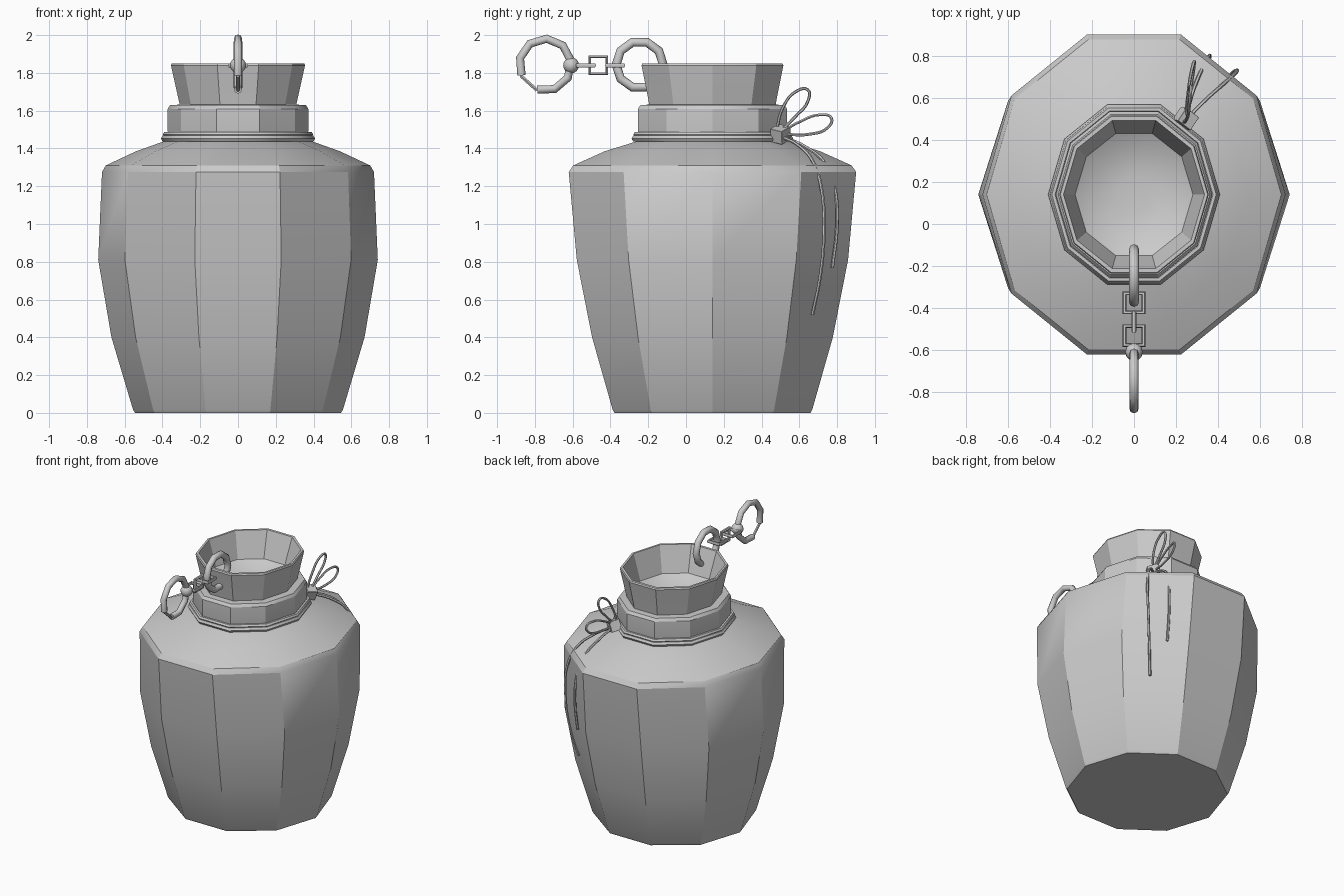
import bpy, bmesh
from math import sin, cos, pi, radians

if "Cube" in bpy.data.objects:
    bpy.data.objects.remove(bpy.data.objects["Cube"])

CY = 0.14      # jar axis in y
SIDES = 10


def finish(ob, angle):
    bpy.ops.object.select_all(action='DESELECT')
    bpy.context.view_layer.objects.active = ob
    ob.select_set(True)
    bpy.ops.object.shade_smooth_by_angle(angle=radians(angle))


def loft(name, rings, cap_start=False, cap_end=False, angle=30):
    """Ten-sided oval loft from (rx, ry, z) rings around the jar axis."""
    bm = bmesh.new()
    loops = [[bm.verts.new((rx * cos(2 * pi * i / SIDES), CY + ry * sin(2 * pi * i / SIDES), z))
              for i in range(SIDES)] for rx, ry, z in rings]
    for a, b in zip(loops, loops[1:]):
        for i in range(SIDES):
            j = (i + 1) % SIDES
            bm.faces.new((a[i], a[j], b[j], b[i]))
    if cap_start:
        bm.faces.new(loops[0][::-1])
    if cap_end:
        bm.faces.new(loops[-1])
    me = bpy.data.meshes.new(name)
    bm.to_mesh(me)
    bm.free()
    ob = bpy.data.objects.new(name, me)
    bpy.context.collection.objects.link(ob)
    finish(ob, angle)
    return ob


def tube(name, pts, r, closed=False, smooth=False, res=1, angle=50):
    """Round tube along points, straight or smoothly curved."""
    cu = bpy.data.curves.new(name, 'CURVE')
    cu.dimensions = '3D'
    cu.bevel_depth = r
    cu.bevel_resolution = res
    cu.use_fill_caps = True
    cu.resolution_u = 5
    if smooth:
        sp = cu.splines.new('BEZIER')
        sp.bezier_points.add(len(pts) - 1)
        for bp, p in zip(sp.bezier_points, pts):
            bp.co = p
            bp.handle_left_type = bp.handle_right_type = 'AUTO'
    else:
        sp = cu.splines.new('POLY')
        sp.points.add(len(pts) - 1)
        for q, p in zip(sp.points, pts):
            q.co = (*p, 1)
    sp.use_cyclic_u = closed
    ob = bpy.data.objects.new(name, cu)
    bpy.context.collection.objects.link(ob)
    bpy.ops.object.select_all(action='DESELECT')
    bpy.context.view_layer.objects.active = ob
    ob.select_set(True)
    bpy.ops.object.convert(target='MESH')
    ob = bpy.context.view_layer.objects.active
    finish(ob, angle)
    return ob


def ring_pts(cy, cz, r, a0, a1, n):
    """Points on an arc in the x = 0 plane."""
    return [(0, cy + r * cos(radians(a0 + (a1 - a0) * i / n)),
             cz + r * sin(radians(a0 + (a1 - a0) * i / n))) for i in range(n + 1)]


# Jar body and shoulder
loft("jar_body", [(.545, .545, 0), (.555, .555, .015), (.67, .67, .4), (.74, .755, .81),
                  (.72, .80, 1.275), (.70, .775, 1.31), (.54, .60, 1.385),
                  (.40, .43, 1.435), (.36, .40, 1.445)], cap_start=True)

# Collar, flared mouth and bowl-shaped inside
loft("neck_collar", [(.365, .405, 1.43), (.372, .415, 1.49), (.372, .415, 1.61),
                     (.36, .40, 1.63), (.305, .35, 1.632)])
loft("flared_mouth", [(.305, .35, 1.62), (.315, .357, 1.66), (.355, .395, 1.84), (.35, .39, 1.85),
                      (.335, .37, 1.85), (.28, .305, 1.66), (.20, .22, 1.615),
                      (.08, .09, 1.60)], cap_end=True)

# Two cords tied around the neck
for name, rx, ry, z, r in (("lower_cord", .39, .432, 1.452, .018),
                           ("upper_cord", .383, .425, 1.474, .015)):
    tube(name, [(rx * cos(2 * pi * i / SIDES), CY + ry * sin(2 * pi * i / SIDES), z)
                for i in range(SIDES)], r, closed=True)

# Knot and bow loops
bpy.ops.mesh.primitive_cube_add(size=1, location=(.245, .50, 1.475), rotation=(.35, .2, radians(56)))
knot = bpy.context.object
knot.name = "bow_knot"
knot.scale = (.075, .08, .075)
bev = knot.modifiers.new("Bevel", 'BEVEL')
bev.width = .018
tube("bow_loop_upper", [(.235, .48, 1.50), (.255, .51, 1.61), (.265, .58, 1.70), (.27, .645, 1.71),
                        (.265, .645, 1.65), (.255, .58, 1.57), (.25, .50, 1.49)], .008, smooth=True)
tube("bow_loop_side", [(.245, .51, 1.49), (.255, .60, 1.54), (.27, .71, 1.578), (.285, .77, 1.56),
                       (.285, .75, 1.51), (.27, .65, 1.475), (.25, .52, 1.475)], .008, smooth=True)

# Hanging cord ends
tube("cord_end_long", [(.26, .51, 1.46), (.34, .59, 1.42), (.43, .67, 1.335), (.48, .715, 1.2),
                       (.485, .73, .95), (.46, .71, .72), (.42, .67, .52)], .009, smooth=True)
tube("cord_end_short", [(.25, .52, 1.46), (.28, .63, 1.41), (.32, .73, 1.33), (.35, .785, 1.2),
                        (.36, .80, 1.0), (.355, .775, .77)], .009, smooth=True)

# Ring through the mouth
tube("rim_ring", ring_pts(-.245, 1.843, .125, 0, 324, 9), .024, closed=True, res=2)

# Three square links, alternately flat and upright
for name, cy, flat in (("link_inner", -.375, True), ("link_middle", -.465, False),
                       ("link_outer", -.53, True)):
    h = .045
    corners = [(-h, -h), (h, -h), (h, h), (-h, h)]
    tube(name, [(a, cy + b, 1.84) if flat else (0, cy + b, 1.84 + a) for a, b in corners],
         .012, closed=True)

# Swivel bead
bpy.ops.mesh.primitive_uv_sphere_add(segments=12, ring_count=8, radius=.042, location=(0, -.608, 1.84))
bpy.context.object.name = "swivel_bead"
bpy.ops.object.shade_smooth()

# Clasp ring with its thin gate
tube("clasp_ring", ring_pts(-.745, 1.843, .138, -108, 204, 8), .022, res=2)
gate = ring_pts(-.745, 1.843, .142, 204, 252, 1)
tube("clasp_gate", gate, .010)
